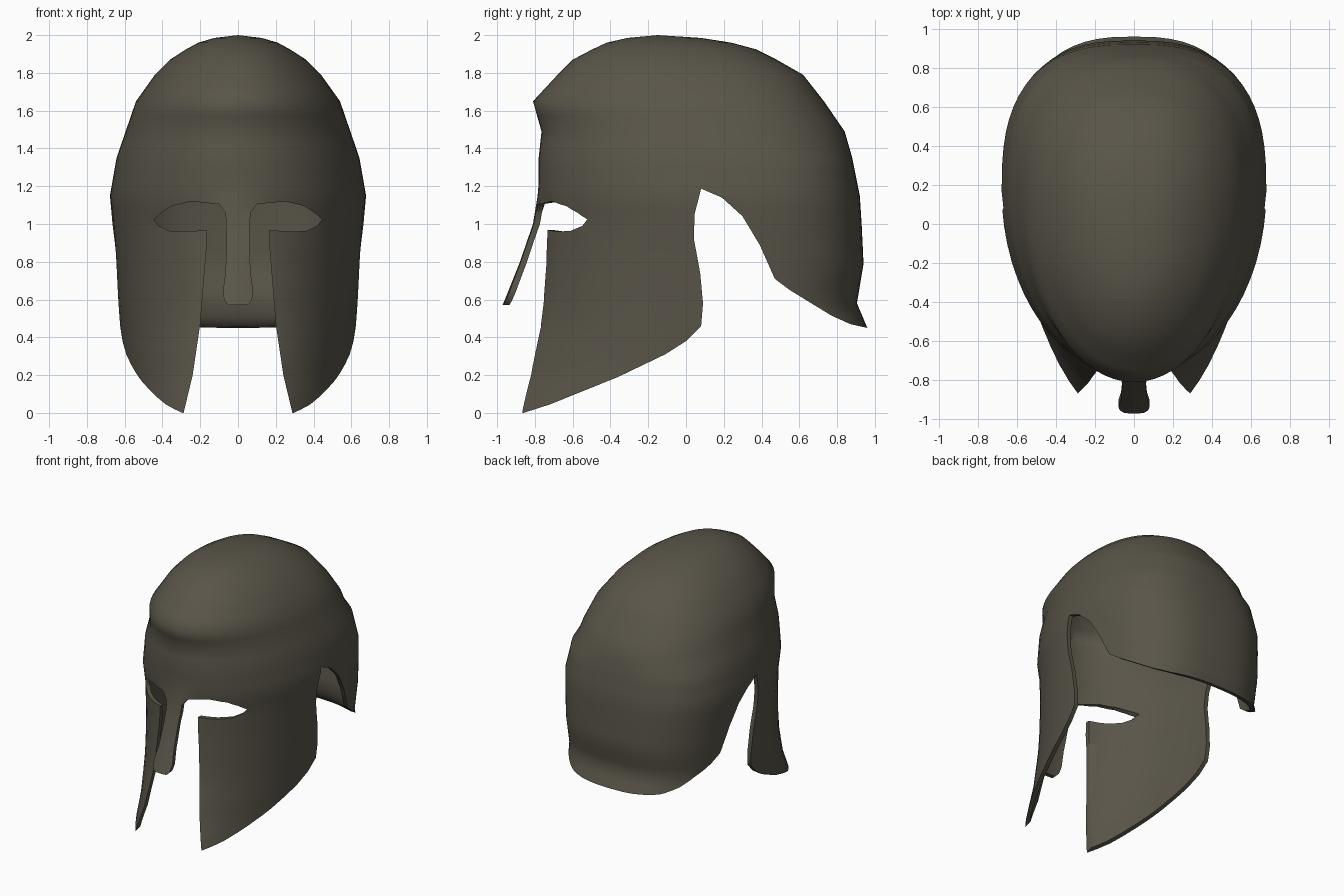
import bpy, bmesh, math

if "Cube" in bpy.data.objects:
    bpy.data.objects.remove(bpy.data.objects["Cube"])

# Shell sections: z, front y, back y, half width, y of widest point
LEVELS = [
    (-0.06, -1.05, 0.96, 0.595, 0.20), (0.20, -0.91, 0.96, 0.61, 0.20),
    (0.45, -0.825, 0.96, 0.628, 0.20), (0.58, -0.80, 0.905, 0.637, 0.20),
    (0.79, -0.775, 0.94, 0.65, 0.20), (1.00, -0.762, 0.93, 0.667, 0.19),
    (1.15, -0.78, 0.92, 0.678, 0.17), (1.35, -0.78, 0.88, 0.643, 0.14),
    (1.49, -0.765, 0.84, 0.595, 0.12), (1.65, -0.81, 0.73, 0.54, 0.06),
    (1.79, -0.68, 0.62, 0.44, 0.0), (1.87, -0.60, 0.48, 0.36, -0.04),
    (1.925, -0.495, 0.37, 0.275, -0.06), (1.96, -0.42, 0.24, 0.21, -0.08),
    (1.985, -0.31, 0.08, 0.125, -0.12),
]
SEGS = 64
THICK = 0.032


def section(z):
    for a, b in zip(LEVELS, LEVELS[1:]):
        if z <= b[0] + 1e-6:
            t = (z - a[0]) / (b[0] - a[0])
            return [p + (q - p) * t for p, q in zip(a, b)]


def power(v, e):
    return math.copysign(abs(v) ** e, v)


def new_object(name, bm):
    bmesh.ops.recalc_face_normals(bm, faces=bm.faces)
    me = bpy.data.meshes.new(name)
    bm.to_mesh(me)
    bm.free()
    ob = bpy.data.objects.new(name, me)
    bpy.context.collection.objects.link(ob)
    return ob


def prism(name, pts, place, lo, hi):
    """Extrude a flat outline from lo to hi along the axis left free by place."""
    bm = bmesh.new()
    a = [bm.verts.new(place(u, v, lo)) for u, v in pts]
    b = [bm.verts.new(place(u, v, hi)) for u, v in pts]
    bm.faces.new(a)
    bm.faces.new(b)
    for i in range(len(pts)):
        j = (i + 1) % len(pts)
        bm.faces.new((a[i], a[j], b[j], b[i]))
    ob = new_object(name, bm)
    ob.hide_render = True
    return ob


# Full helmet bowl, reaching down to the cheek tips
zs = [l[0] for l in LEVELS]
for a, b in zip(LEVELS, LEVELS[1:]):
    n = max(1, round((b[0] - a[0]) / 0.065))
    zs += [a[0] + (b[0] - a[0]) * i / n for i in range(1, n)]
bm = bmesh.new()
rings = []
for z in sorted(zs):
    _, yf, yb, w, ym = section(z)
    ring = []
    for i in range(SEGS):
        t = 2 * math.pi * i / SEGS
        c, s = math.cos(t), math.sin(t)
        n = 2.0 if s < 0 else (2.7 if z < 1.4 else 2.4)
        depth = (ym - yf) if s < 0 else (yb - ym)
        ring.append(bm.verts.new((w * power(c, 2 / n), ym + depth * power(s, 2 / n), z)))
    rings.append(ring)
for r, q in zip(rings, rings[1:]):
    for i in range(SEGS):
        j = (i + 1) % SEGS
        bm.faces.new((r[i], r[j], q[j], q[i]))
top = bm.verts.new((0, -0.15, 2.0))
for i in range(SEGS):
    bm.faces.new((rings[-1][i], rings[-1][(i + 1) % SEGS], top))
helmet = new_object("helmet_shell", bm)
# outward normals so the wall grows inwards
if helmet.data.polygons[-1].normal.z < 0:
    helmet.data.flip_normals()
solid = helmet.modifiers.new("wall", 'SOLIDIFY')
solid.thickness = THICK
solid.offset = -1

# Side outline: cheek bottom, ear arch and neck guard
lower = [(-1.3, -0.06), (-0.95, -0.02), (-0.86, 0.0), (-0.72, 0.045), (-0.36, 0.19), (-0.11, 0.31),
         (0.0, 0.38), (0.08, 0.46), (0.09, 0.58), (0.075, 0.74), (0.042, 0.92),
         (0.045, 1.05), (0.08, 1.187), (0.19, 1.14), (0.30, 1.04), (0.39, 0.89),
         (0.47, 0.71), (0.55, 0.65), (0.77, 0.515), (0.87, 0.47), (0.96, 0.45),
         (1.3, 0.42), (1.3, -0.3), (-1.3, -0.3)]
cutters = [prism("lower_cutter", lower, lambda u, v, d: (d, u, v), -1.2, 1.2)]

# Eye and face opening, one half, leaving the nose guard
face = [(-0.01, 0.57), (0.05, 0.57), (0.073, 0.595), (0.08, 0.64), (0.066, 0.75),
        (0.06, 0.92), (0.066, 1.06), (0.1, 1.105), (0.25, 1.12), (0.35, 1.095),
        (0.405, 1.06), (0.445, 1.025), (0.42, 0.99), (0.36, 0.963), (0.27, 0.96),
        (0.165, 0.968), (0.168, 0.86), (0.2, 0.47), (0.24, 0.2), (0.288, 0.0),
        (0.3, -0.2), (-0.01, -0.2)]
for side, name in ((1, "right"), (-1, "left")):
    cutters.append(prism(name + "_face_cutter", [(u * side, v) for u, v in face],
                         lambda u, v, d: (u, d, v), -1.5, -0.1))

for c in cutters:
    m = helmet.modifiers.new("cut", 'BOOLEAN')
    m.operation = 'DIFFERENCE'
    m.solver = 'EXACT'
    m.object = c
deps = bpy.context.evaluated_depsgraph_get()
mesh = bpy.data.meshes.new_from_object(helmet.evaluated_get(deps))
helmet.modifiers.clear()
helmet.data = mesh
for c in cutters:
    bpy.data.objects.remove(c)

# Nose guard sweeps forward; brow swells a little above the eyes
for v in mesh.vertices:
    x, y, z = v.co
    if abs(x) < 0.13 and z < 1.17 and y < -0.5:
        v.co.y -= 0.17 * (1.17 - z) / 0.6

# One dark bronze colour
bronze = bpy.data.materials.new("dark_bronze")
bronze.diffuse_color = (0.10, 0.09, 0.066, 1)
bronze.use_nodes = True
bronze.node_tree.nodes["Principled BSDF"].inputs["Base Color"].default_value = bronze.diffuse_color
mesh.materials.clear()
mesh.materials.append(bronze)
for p in mesh.polygons:
    p.material_index = 0
bpy.context.view_layer.objects.active = helmet
helmet.select_set(True)
bpy.ops.object.shade_smooth_by_angle(angle=math.radians(62))
